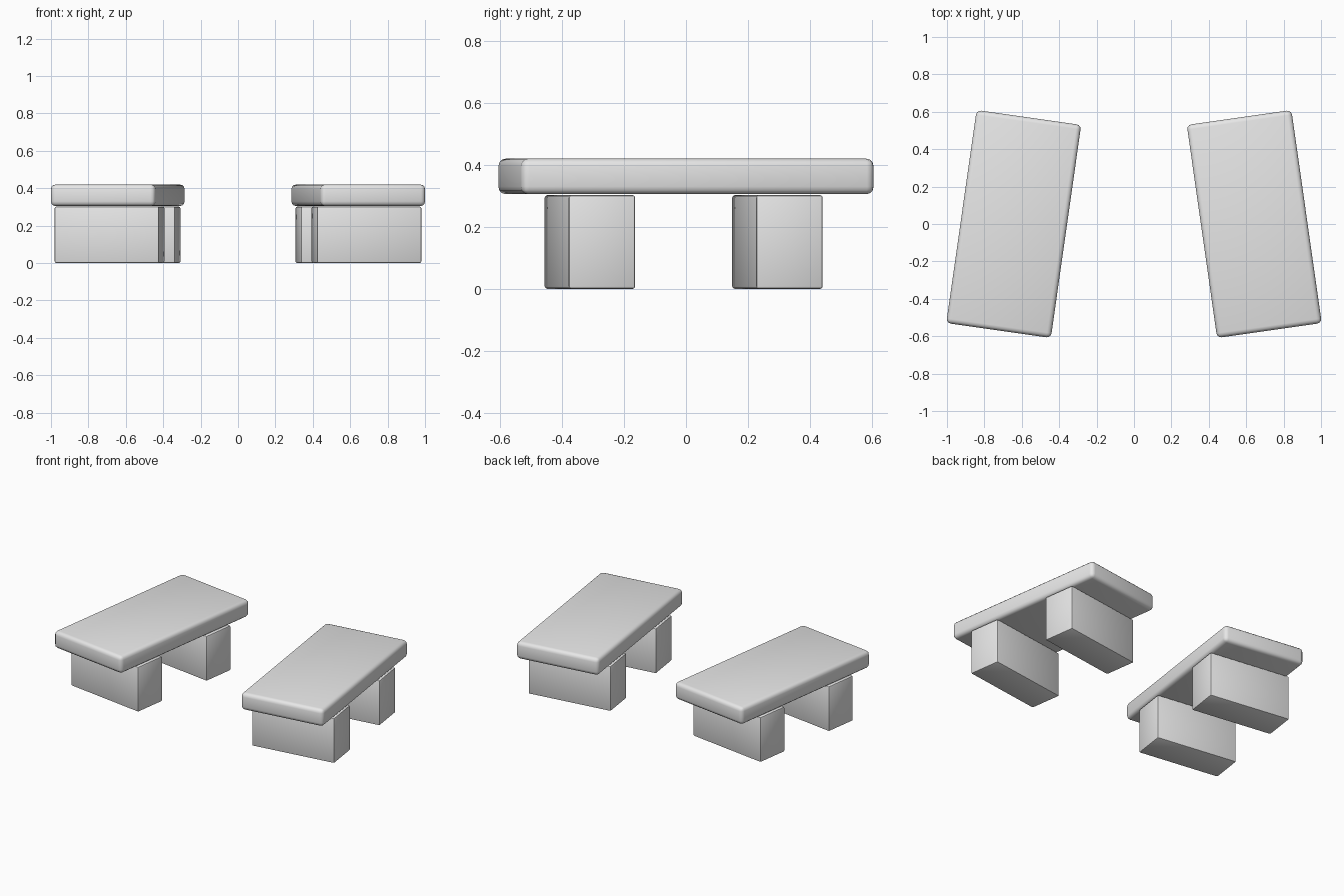
import bpy
import math

if "Cube" in bpy.data.objects:
    bpy.data.objects.remove(bpy.data.objects["Cube"])

stone = bpy.data.materials.new("light_grey_stone")
stone.diffuse_color = (0.8, 0.8, 0.8, 1)
stone.use_nodes = True
stone.node_tree.nodes["Principled BSDF"].inputs["Base Color"].default_value = stone.diffuse_color

ANGLE = math.radians(8.1)   # each bench is turned slightly
CENTRE_X = 0.643            # bench distance from the middle


def block(name, side, along, size, z0, z1, bevel, segments):
    """Rounded block on a bench; 'along' is its offset down the bench length."""
    a = ANGLE * side
    x = side * CENTRE_X - math.sin(a) * along
    y = math.cos(a) * along
    bpy.ops.mesh.primitive_cube_add(size=1, location=(x, y, (z0 + z1) / 2))
    ob = bpy.context.object
    ob.name = name
    ob.scale = (size[0], size[1], z1 - z0)
    bpy.ops.object.transform_apply(location=False, rotation=False, scale=True)
    ob.rotation_euler.z = a
    ob.data.materials.append(stone)
    mod = ob.modifiers.new("rounded_edges", 'BEVEL')
    mod.width = bevel
    mod.segments = segments
    bpy.ops.object.modifier_apply(modifier=mod.name)
    bpy.ops.object.shade_smooth_by_angle(angle=math.radians(40))


for side, label in ((-1, "left"), (1, "right")):
    # Seat slab
    block(label + "_seat", side, 0.0, (0.565, 1.15), 0.305, 0.42, 0.025, 3)
    # Two block legs
    block(label + "_front_leg", side, -0.313, (0.563, 0.217), 0.0, 0.302, 0.008, 2)
    block(label + "_back_leg", side, 0.298, (0.563, 0.217), 0.0, 0.302, 0.008, 2)
